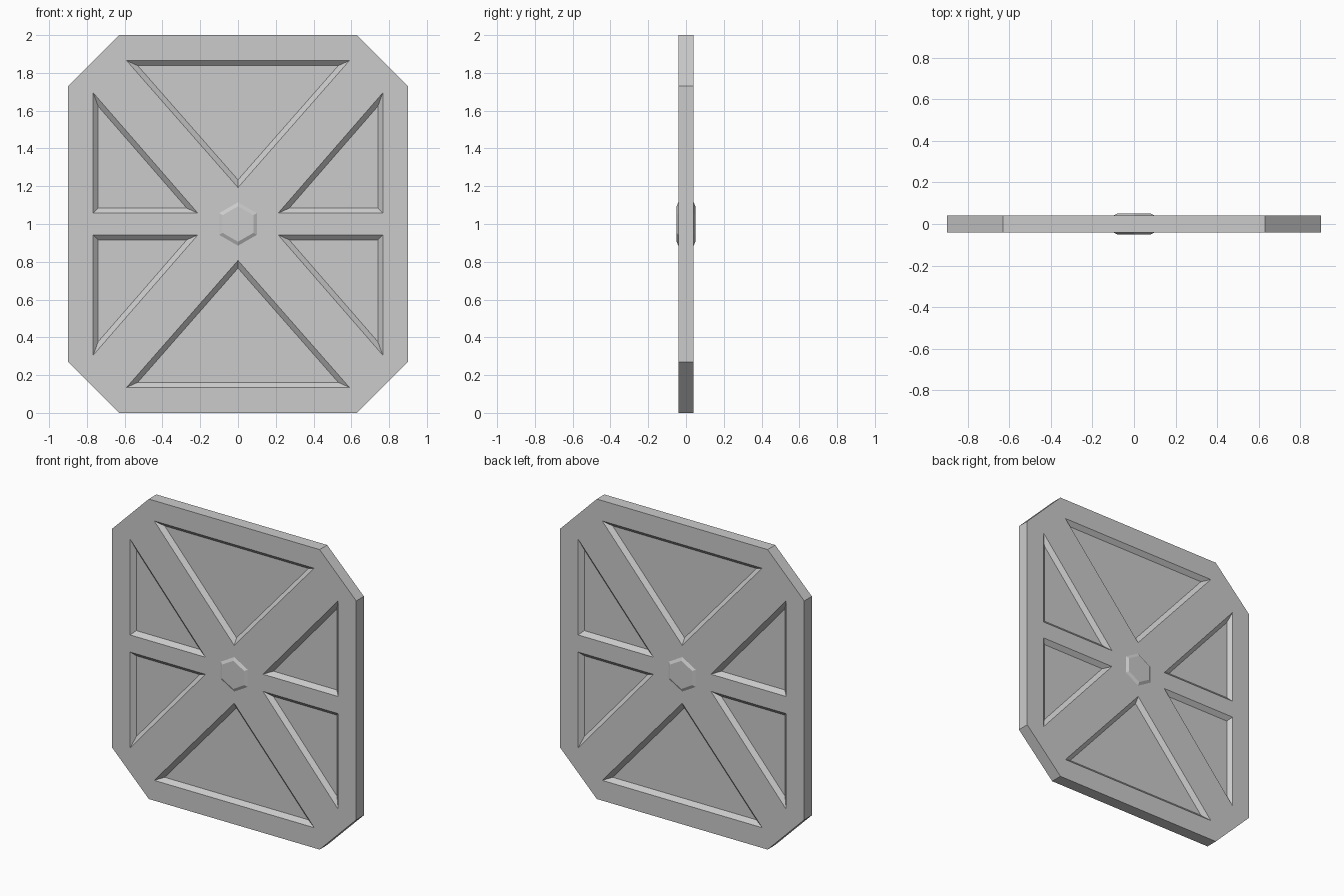
import bpy, bmesh, math
from mathutils import Vector

if "Cube" in bpy.data.objects:
    bpy.data.objects.remove(bpy.data.objects["Cube"])

HALF = 0.04      # half thickness of the panel
DEPTH = 0.025    # recess depth
SLOPE = 0.027    # width of the sloped recess walls
CZ = 1.0


def loop_verts(bm, pts, y):
    return [bm.verts.new((x, y, z)) for x, z in pts]


def bridge(bm, a, b):
    n = len(a)
    for i in range(n):
        j = (i + 1) % n
        bm.faces.new((a[i], a[j], b[j], b[i]))


def inset_triangle(pts, width):
    # Shrink a triangle evenly about its incentre
    p = [Vector(q) for q in pts]
    sides = [(p[(i + 1) % 3] - p[(i + 2) % 3]).length for i in range(3)]
    per = sum(sides)
    centre = sum((p[i] * sides[i] for i in range(3)), Vector((0, 0))) / per
    u, v = p[1] - p[0], p[2] - p[0]
    radius = abs(u.x * v.y - u.y * v.x) / per
    return [centre + (q - centre) * (1 - width / radius) for q in p]


def finish(bm, name):
    # Front half is built, then mirrored to the back
    bmesh.ops.recalc_face_normals(bm, faces=bm.faces[:])
    mesh = bpy.data.meshes.new(name)
    bm.to_mesh(mesh)
    bm.free()
    ob = bpy.data.objects.new(name, mesh)
    bpy.context.collection.objects.link(ob)
    mod = ob.modifiers.new("back_half", 'MIRROR')
    mod.use_axis = (False, True, False)
    return ob


# Panel outline with cut corners
quarter = [(0.63, 1.0), (0.9, 0.73)]
outline = []
for sx, sz, order in ((1, 1, 1), (1, -1, -1), (-1, -1, 1), (-1, 1, -1)):
    outline += [(sx * x, CZ + sz * z) for x, z in quarter[::order]]

# Triangular recesses: top/bottom pair and four side ones
recesses = []
for sz in (1, -1):
    recesses.append([(-0.59, CZ + sz * 0.865), (0.59, CZ + sz * 0.865), (0, CZ + sz * 0.193)])
    for sx in (1, -1):
        recesses.append([(sx * 0.767, CZ + sz * 0.695), (sx * 0.767, CZ + sz * 0.057),
                         (sx * 0.212, CZ + sz * 0.057)])

# Panel
bm = bmesh.new()
rim = loop_verts(bm, outline, -HALF)
holes = [loop_verts(bm, t, -HALF) for t in recesses]
edges = [bm.edges.new((lp[i], lp[(i + 1) % len(lp)]))
         for lp in [rim] + holes for i in range(len(lp))]
bmesh.ops.triangle_fill(bm, use_beauty=True, edges=edges, normal=(0, -1, 0))
bridge(bm, rim, loop_verts(bm, outline, 0))
for tri, hole in zip(recesses, holes):
    floor = loop_verts(bm, inset_triangle(tri, SLOPE), -HALF + DEPTH)
    bridge(bm, hole, floor)
    bm.faces.new(floor)
finish(bm, "panel")


# Central hexagonal boss with a chamfered face
def hexagon(r):
    return [(r * math.sin(i * math.pi / 3), CZ + r * math.cos(i * math.pi / 3)) for i in range(6)]


bm = bmesh.new()
mid = loop_verts(bm, hexagon(0.115), 0)
edge = loop_verts(bm, hexagon(0.115), -HALF)
cap = loop_verts(bm, hexagon(0.094), -0.05)
bridge(bm, mid, edge)
bridge(bm, edge, cap)
bm.faces.new(cap)
finish(bm, "centre_boss")
